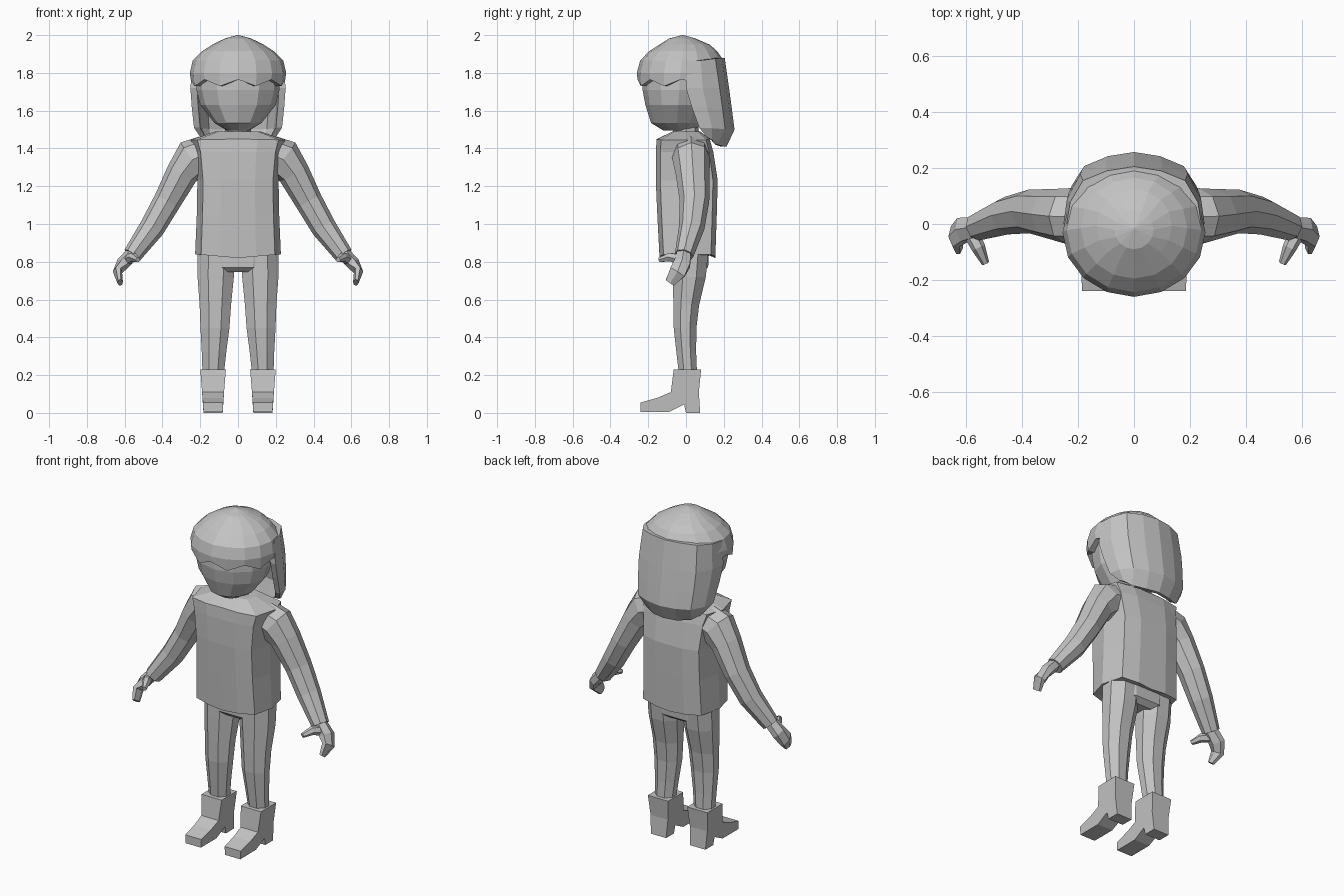
import bpy, bmesh, math
from mathutils import Vector

grey = bpy.data.materials.new("plain grey")
grey.diffuse_color = (0.55, 0.55, 0.55, 1)


def finish(name, bm, mirror=False):
    bmesh.ops.recalc_face_normals(bm, faces=bm.faces)
    me = bpy.data.meshes.new(name)
    bm.to_mesh(me)
    bm.free()
    me.materials.append(grey)
    ob = bpy.data.objects.new(name, me)
    bpy.context.collection.objects.link(ob)
    if mirror:
        ob.modifiers.new("mirror", 'MIRROR').use_mirror_merge = False
    return ob


def loft(name, rings, mirror=False):
    """Skin closed rings of equal length and cap both ends."""
    bm = bmesh.new()
    rows = [[bm.verts.new(p) for p in r] for r in rings]
    n = len(rows[0])
    for a, b in zip(rows, rows[1:]):
        for i in range(n):
            j = (i + 1) % n
            bm.faces.new((a[i], a[j], b[j], b[i]))
    bm.faces.new(rows[0])
    bm.faces.new(rows[-1])
    return finish(name, bm, mirror)


def oval(z, hx, y0, y1, n=12, cx=0.0, turn=0.0):
    """Horizontal oval ring, first point at the front."""
    c, h = (y0 + y1) / 2, (y1 - y0) / 2
    ang = [(i + turn) * math.tau / n for i in range(n)]
    return [Vector((cx + hx * math.sin(a), c - h * math.cos(a), z)) for a in ang]


def limb(name, path, ref, n=8):
    """Tube along (x, y, z, half thickness, half depth along ref)."""
    pts = [Vector(p[:3]) for p in path]
    rings = []
    for k, p in enumerate(path):
        t = (pts[min(k + 1, len(pts) - 1)] - pts[max(k - 1, 0)]).normalized()
        side = (ref - t * ref.dot(t)).normalized()
        nrm = t.cross(side)
        rings.append([pts[k] + nrm * p[3] * math.cos(a) + side * p[4] * math.sin(a)
                      for a in (i * math.tau / n for i in range(n))])
    return loft(name, rings, True)


Y, Z = Vector((0, 1, 0)), Vector((0, 0, 1))

# Head and neck
loft("head", [oval(*r) for r in (
    (1.495, 0.06, -0.12, 0.05), (1.535, 0.125, -0.185, 0.09),
    (1.63, 0.2, -0.215, 0.13), (1.71, 0.22, -0.23, 0.16),
    (1.8, 0.22, -0.228, 0.16), (1.88, 0.17, -0.18, 0.13))])
loft("neck", [oval(1.44, 0.075, -0.07, 0.07, 8), oval(1.55, 0.065, -0.065, 0.065, 8)])

# Hair cap with a jagged fringe
inner = oval(1.75, 0.205, -0.21, 0.15, 16)
fringe = oval(1.75, 0.25, -0.257, 0.2, 16)
for ring in (inner, fringe):
    for i, p in enumerate(ring):
        if p.y < 0:
            p.z = 1.73 if i % 2 else 1.765
loft("hair_cap", [inner, fringe] + [oval(*r, 16) for r in (
    (1.8, 0.255, -0.26, 0.2), (1.865, 0.24, -0.243, 0.2),
    (1.915, 0.19, -0.195, 0.165), (1.95, 0.135, -0.14, 0.125),
    (1.982, 0.07, -0.09, 0.05), (2.0, 0.004, -0.02, -0.012))])


# Long hair at the back: a thick U-shaped curtain
def curtain(zf, zb, yf, yb, hx):
    half = [(hx, yf, 0), (0.95 * hx, (yf + yb - 0.05) / 2, 0.3),
            (0.76 * hx, yb - 0.05, 0.8), (0.4 * hx, yb - 0.015, 1), (0, yb, 1)]
    outer = half + [(-x, y, t) for x, y, t in half[-2::-1]]
    ins = [(x * 0.86, yf + (y - yf) * 0.82, t) for x, y, t in outer[::-1]]
    return [Vector((x, y, zf + (zb - zf) * t)) for x, y, t in outer + ins]


loft("back_hair", [curtain(*r) for r in (
    (1.86, 1.88, 0.0, 0.205, 0.24), (1.72, 1.72, 0.0, 0.228, 0.252),
    (1.62, 1.6, 0.03, 0.244, 0.245), (1.51, 1.5, 0.07, 0.257, 0.233),
    (1.46, 1.41, 0.11, 0.215, 0.2))])


# Sweater body
def body(z, f, b, hx, zs=None):
    half = [(0.42 * hx, -f), (0.86 * hx, -0.85 * f), (hx, 0.0), (0.86 * hx, 0.85 * b), (0.42 * hx, b)]
    pts = [(0, -f)] + half + [(0, b)] + [(-x, y) for x, y in half[::-1]]
    zs = z if zs is None else zs
    return [Vector((x, y, z + (zs - z) * abs(x) / hx)) for x, y in pts]


loft("sweater", [body(*r) for r in (
    (0.835, 0.11, 0.12, 0.19), (0.82, 0.14, 0.155, 0.227, 0.84),
    (1.05, 0.152, 0.163, 0.218), (1.23, 0.16, 0.168, 0.215),
    (1.38, 0.16, 0.145, 0.23), (1.45, 0.155, 0.125, 0.25, 1.445),
    (1.49, 0.07, 0.075, 0.12))])

# Sleeves, hands and thumbs
limb("sleeve", [
    (0.17, 0.025, 1.37, 0.1, 0.1), (0.235, 0.028, 1.345, 0.11, 0.1),
    (0.295, 0.035, 1.27, 0.085, 0.09), (0.375, 0.045, 1.12, 0.073, 0.078),
    (0.455, 0.03, 0.98, 0.067, 0.068), (0.56, -0.01, 0.835, 0.05, 0.05)], Y)
limb("hand", [
    (0.555, -0.01, 0.85, 0.035, 0.04), (0.61, -0.02, 0.79, 0.036, 0.05),
    (0.638, -0.045, 0.745, 0.025, 0.05), (0.624, -0.085, 0.69, 0.015, 0.03)], Y, 6)
limb("thumb", [
    (0.59, -0.015, 0.81, 0.03, 0.03), (0.555, -0.085, 0.825, 0.025, 0.025),
    (0.53, -0.14, 0.81, 0.014, 0.014)], Z, 6)

# Trousers: hips and legs
loft("hips", [oval(z, h, y0, y1, 8, 0, 0.5) for z, h, y0, y1 in (
    (0.745, 0.13, -0.05, 0.09), (0.77, 0.21, -0.08, 0.125), (0.86, 0.215, -0.08, 0.13))])
loft("trouser_leg", [oval(z, h, y0, y1, 8, cx, 0.5) for z, h, y0, y1, cx in (
    (0.84, 0.107, -0.075, 0.125, 0.116), (0.72, 0.104, -0.075, 0.112, 0.118),
    (0.57, 0.09, -0.073, 0.075, 0.12), (0.45, 0.083, -0.07, 0.06, 0.122),
    (0.32, 0.07, -0.055, 0.058, 0.127), (0.19, 0.06, -0.04, 0.063, 0.132))], True)

# Boots: side profile with a heel, wider at the shaft
profile = [(-0.065, 0.23), (0.08, 0.23), (0.068, 0.11), (0.075, 0), (0, 0),
           (-0.01, 0.045), (-0.09, 0.005), (-0.24, 0.005), (-0.24, 0.055),
           (-0.15, 0.08), (-0.08, 0.11)]
loft("boot", [[Vector((0.132 + s * (0.051 + 0.08 * max(0, z - 0.02)), y, z))
               for y, z in profile] for s in (-1, 1)], True)
